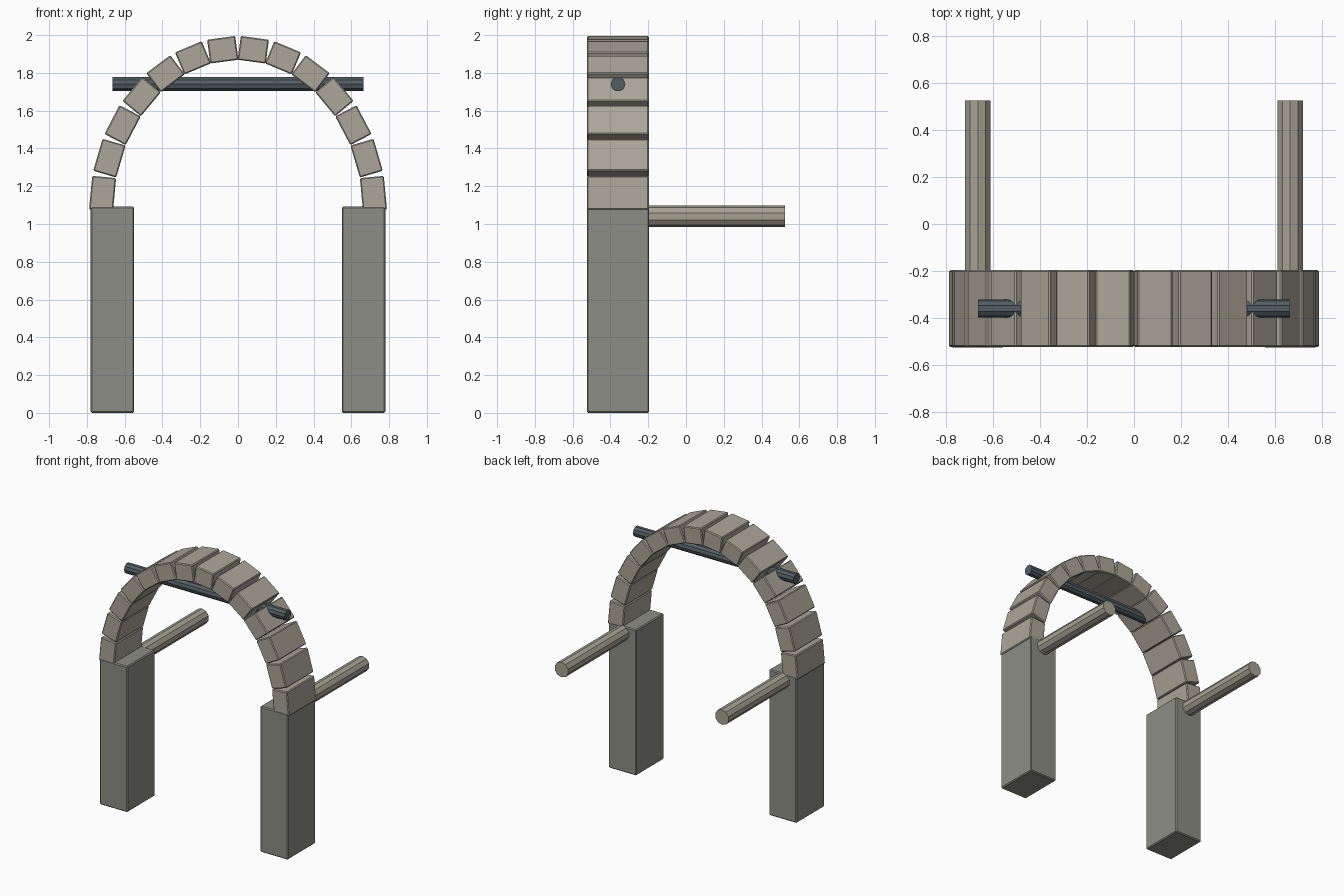
import bpy
from math import pi, sin, cos, atan2, hypot

if "Cube" in bpy.data.objects:
    bpy.data.objects.remove(bpy.data.objects["Cube"])


def material(name, rgb):
    m = bpy.data.materials.new(name)
    m.diffuse_color = (*rgb, 1)
    m.use_nodes = True
    m.node_tree.nodes["Principled BSDF"].inputs["Base Color"].default_value = m.diffuse_color
    return m


pillar_stone = material("pillar_stone", (0.27, 0.27, 0.24))
arch_stone = material("arch_stone", (0.41, 0.38, 0.32))
iron = material("iron", (0.085, 0.11, 0.125))
rail_stone = material("rail_stone", (0.38, 0.36, 0.29))


def box(name, loc, size, mat, tilt=0.0, bevel=0.007):
    bpy.ops.mesh.primitive_cube_add(size=1, location=loc)
    ob = bpy.context.object
    ob.name = name
    ob.scale = size
    bpy.ops.object.transform_apply(location=False, rotation=False, scale=True)
    ob.rotation_euler = (0, tilt, 0)
    ob.data.materials.append(mat)
    b = ob.modifiers.new("edge_bevel", 'BEVEL')
    b.width = bevel
    b.segments = 1
    return ob


def rod(name, loc, radius, length, rot, sides, mat):
    bpy.ops.mesh.primitive_cylinder_add(vertices=sides, radius=radius, depth=length,
                                        location=loc, rotation=rot)
    ob = bpy.context.object
    ob.name = name
    ob.data.materials.append(mat)
    return ob


Y = -0.36  # centre plane of the arch

# Pillars and the rails running back from them
for side, s in (("left", -1), ("right", 1)):
    box(side + "_pillar", (s * 0.665, Y, 0.546), (0.23, 0.33, 1.092), pillar_stone)
    rod(side + "_rail", (s * 0.665, 0.1625, 1.04), 0.057, 0.725, (pi / 2, 0, 0), 10, rail_stone)

# Arch blocks spread along a half ellipse, each turned to its normal
A, B, Z0, N = 0.7215, 0.865, 1.063, 14
for i in range(N):
    t = (i + 0.5) * pi / N
    length = 0.925 * pi / N * hypot(A * sin(t), B * cos(t))
    normal = atan2(sin(t) / B, cos(t) / A)
    box(f"arch_block_{i + 1}", (A * cos(t), Y, Z0 + B * sin(t)),
        (0.127, 0.327, length), arch_stone, -normal, 0.006)

# Tie rod through the arch
rod("tie_rod", (0, Y, 1.74), 0.039, 1.33, (0, pi / 2, 0), 10, iron)
